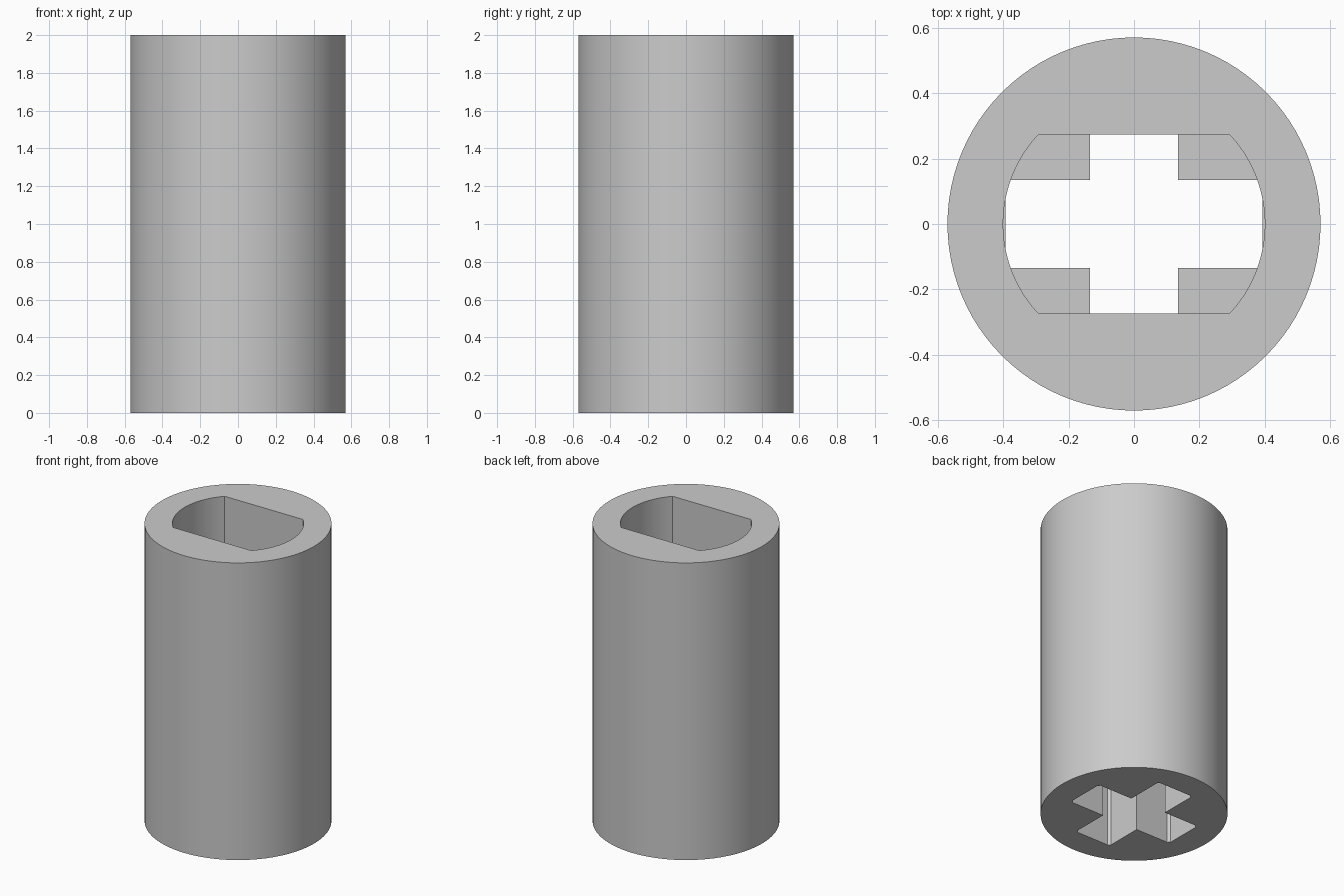
import bpy, bmesh
from math import sin, cos, pi, asin

if "Cube" in bpy.data.objects:
    bpy.data.objects.remove(bpy.data.objects["Cube"], do_unlink=True)

HEIGHT, RADIUS = 2.0, 0.57
SLOT_RADIUS, SLOT_HALF = 0.40, 0.274
ARM_LENGTH, ARM_HALF, CHAMFER = 0.392, 0.134, 0.015
MIDDLE = HEIGHT / 2

grey = bpy.data.materials.new("plain grey")
grey.use_nodes = True
grey.diffuse_color = (0.6, 0.6, 0.6, 1)
grey.node_tree.nodes["Principled BSDF"].inputs["Base Color"].default_value = grey.diffuse_color


def prism(name, outline, bottom, top):
    """Upright solid from a counter-clockwise outline."""
    bm = bmesh.new()
    face = bm.faces.new([bm.verts.new((x, y, bottom)) for x, y in outline])
    raised = bmesh.ops.extrude_face_region(bm, geom=[face])["geom"]
    verts = [g for g in raised if isinstance(g, bmesh.types.BMVert)]
    bmesh.ops.translate(bm, verts=verts, vec=(0, 0, top - bottom))
    bmesh.ops.recalc_face_normals(bm, faces=bm.faces)
    mesh = bpy.data.meshes.new(name)
    bm.to_mesh(mesh)
    bm.free()
    mesh.materials.append(grey)
    obj = bpy.data.objects.new(name, mesh)
    bpy.context.collection.objects.link(obj)
    return obj


def arc(radius, start, end, steps):
    angles = [start + (end - start) * i / steps for i in range(steps + 1)]
    return [(radius * cos(a), radius * sin(a)) for a in angles]


# Outer sleeve
sleeve = prism("coupling_sleeve", arc(RADIUS, 0, 2 * pi, 96)[:-1], 0, HEIGHT)

# Upper socket: round hole with two flat sides
half = asin(SLOT_HALF / SLOT_RADIUS)
slot_outline = arc(SLOT_RADIUS, -half, half, 24) + arc(SLOT_RADIUS, pi - half, pi + half, 24)
slot = prism("flat_sided_cutter", slot_outline, MIDDLE - 0.002, HEIGHT + 0.1)

# Lower socket: cross with slightly chamfered arm ends, one arm turned four times
arm = [(ARM_HALF, -ARM_HALF), (ARM_LENGTH - CHAMFER, -ARM_HALF),
       (ARM_LENGTH, CHAMFER - ARM_HALF), (ARM_LENGTH, ARM_HALF - CHAMFER),
       (ARM_LENGTH - CHAMFER, ARM_HALF)]
cross_outline = []
for turn in range(4):
    cross_outline += arm
    arm = [(-y, x) for x, y in arm]
cross = prism("cross_cutter", cross_outline, -0.1, MIDDLE)

# Cut both sockets and keep the result
bpy.context.view_layer.objects.active = sleeve
for cutter in (slot, cross):
    cut = sleeve.modifiers.new(cutter.name, "BOOLEAN")
    cut.operation = "DIFFERENCE"
    cut.solver = "EXACT"
    cut.object = cutter
    bpy.ops.object.modifier_apply(modifier=cut.name)
    bpy.data.objects.remove(cutter, do_unlink=True)

bpy.ops.object.select_all(action="DESELECT")
sleeve.select_set(True)
bpy.ops.object.shade_smooth_by_angle()
